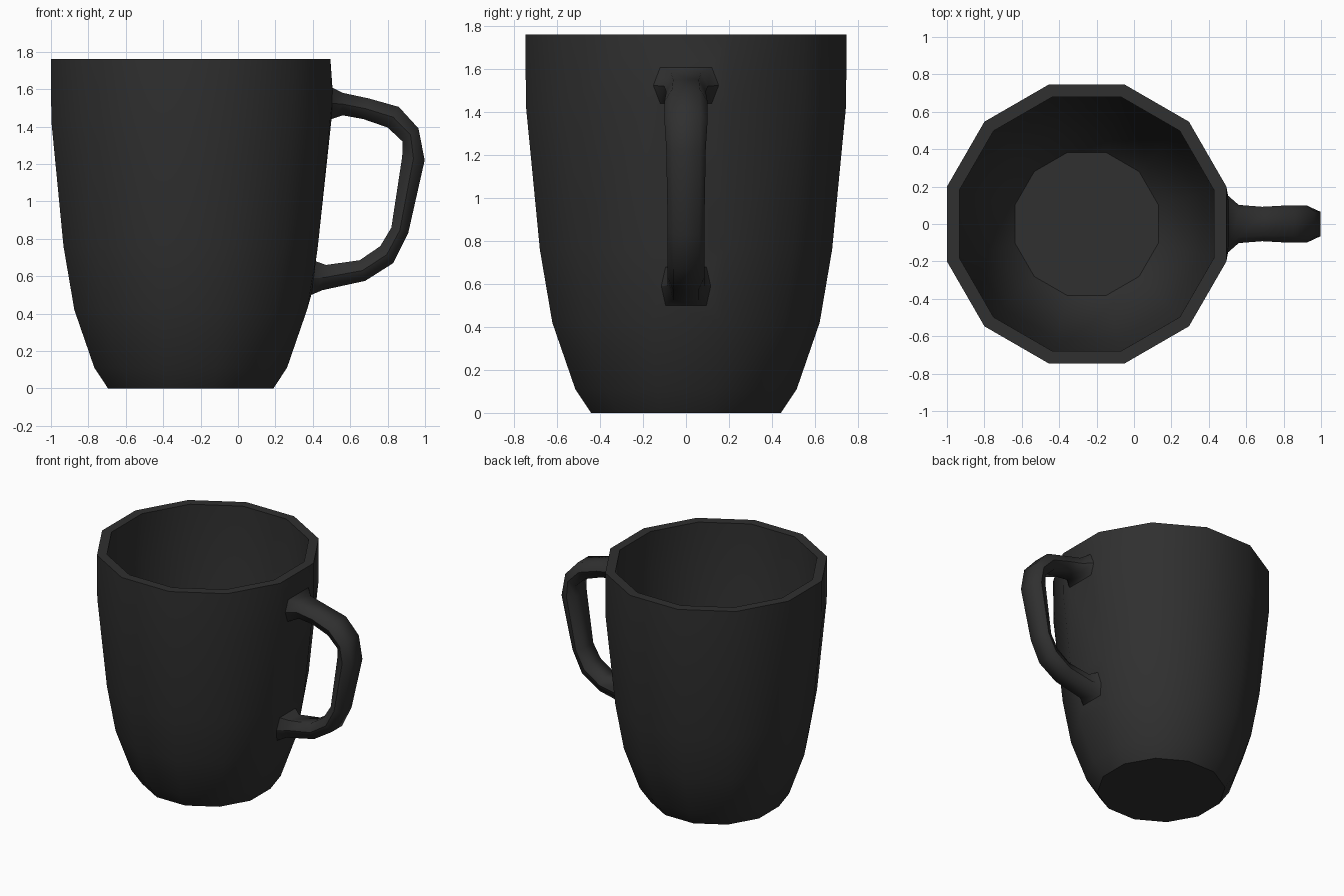
import bpy, bmesh, math

if "Cube" in bpy.data.objects:
    bpy.data.objects.remove(bpy.data.objects["Cube"])

dark = bpy.data.materials.new("dark_ceramic")
dark.diffuse_color = (0.029, 0.029, 0.029, 1)
dark.use_nodes = True
dark.node_tree.nodes["Principled BSDF"].inputs["Base Color"].default_value = dark.diffuse_color

SIDES, CX = 12, -0.253


def finish(name, bm, angle):
    """Turn a bmesh into a dark object, smooth shaded up to the angle."""
    bmesh.ops.recalc_face_normals(bm, faces=bm.faces)
    mesh = bpy.data.meshes.new(name)
    bm.to_mesh(mesh)
    bm.free()
    ob = bpy.data.objects.new(name, mesh)
    bpy.context.collection.objects.link(ob)
    mesh.materials.append(dark)
    bpy.ops.object.select_all(action='DESELECT')
    ob.select_set(True)
    bpy.context.view_layer.objects.active = ob
    bpy.ops.object.shade_smooth_by_angle(angle=math.radians(angle))
    return ob


def loft(bm, rings):
    """Skin consecutive rings of points; return the rings of vertices."""
    loops = [[bm.verts.new(p) for p in ring] for ring in rings]
    n = len(loops[0])
    for a, b in zip(loops, loops[1:]):
        for i in range(n):
            j = (i + 1) % n
            bm.faces.new((a[i], a[j], b[j], b[i]))
    return loops


def cup_ring(apothem, z):
    r = apothem / math.cos(math.pi / SIDES)
    angles = [math.tau * (i + 0.5) / SIDES for i in range(SIDES)]
    return [(CX + r * math.cos(a), r * math.sin(a), z) for a in angles]


def handle_ring(ox, oz, ix, iz, w, f):
    mx, mz = (ox + ix) / 2, (oz + iz) / 2
    return [(ox, -f, oz), (ox, f, oz), (mx, w, mz),
            (ix, f, iz), (ix, -f, iz), (mx, -w, mz)]


# Cup: outer wall up, over the rim, inner wall down (apothem, z)
profile = [(0.442, 0), (0.515, 0.11), (0.622, 0.42), (0.68, 0.76), (0.745, 1.43),
           (0.747, 1.76), (0.68, 1.76), (0.678, 1.43), (0.613, 0.77),
           (0.553, 0.44), (0.45, 0.19), (0.383, 0.11)]

# Handle: outer x, outer z, inner x, inner z, half width, flat half width
stations = [(0.505, 1.608, 0.50, 1.44, 0.152, 0.12),
            (0.56, 1.58, 0.56, 1.46, 0.102, 0.07),
            (0.70, 1.55, 0.67, 1.44, 0.092, 0.06),
            (0.86, 1.505, 0.80, 1.395, 0.10, 0.065),
            (0.965, 1.39, 0.88, 1.32, 0.10, 0.068),
            (0.998, 1.22, 0.878, 1.24, 0.092, 0.065),
            (0.91, 0.83, 0.82, 0.86, 0.085, 0.06),
            (0.83, 0.67, 0.76, 0.76, 0.085, 0.06),
            (0.68, 0.575, 0.65, 0.685, 0.085, 0.06),
            (0.45, 0.525, 0.47, 0.66, 0.085, 0.06),
            (0.392, 0.50, 0.416, 0.68, 0.115, 0.095)]

bm = bmesh.new()
rings = loft(bm, [cup_ring(r, z) for r, z in profile])
bm.faces.new(rings[0][::-1])
bm.faces.new(rings[-1])

# Open the wall panel facing the handle, from the third ring to the rim
left, right = ([ring[i] for ring in rings[2:6]] for i in (SIDES - 1, 0))
panel = [bm.faces.get((left[k], right[k], right[k + 1], left[k + 1])) for k in range(3)]
bmesh.ops.delete(bm, geom=panel, context='FACES_ONLY')
for k in (1, 2):
    cross = bm.edges.get((left[k], right[k]))
    if cross:
        bm.edges.remove(cross)

# Handle, then fill the panel around its two ends
hoops = loft(bm, [handle_ring(*s) for s in stations])
border = [e for e in bm.edges if len(e.link_faces) == 1]
bmesh.ops.triangle_fill(bm, edges=border, use_beauty=True, normal=(1, 0, 0))

# Crease both sides of the handle, its wall joints, the rim, base and floor
bm.verts.index_update()
creases = [(a[i].index, b[i].index) for a, b in zip(hoops, hoops[1:]) for i in (2, 5)]
for ring in (hoops[0], hoops[-1], rings[0], rings[5], rings[6], rings[-1]):
    creases += [(ring[i - 1].index, ring[i].index) for i in range(len(ring))]
mug = finish("mug", bm, 66)
keys = {tuple(sorted(c)) for c in creases}
for e in mug.data.edges:
    if tuple(sorted(e.vertices)) in keys:
        e.use_edge_sharp = True
